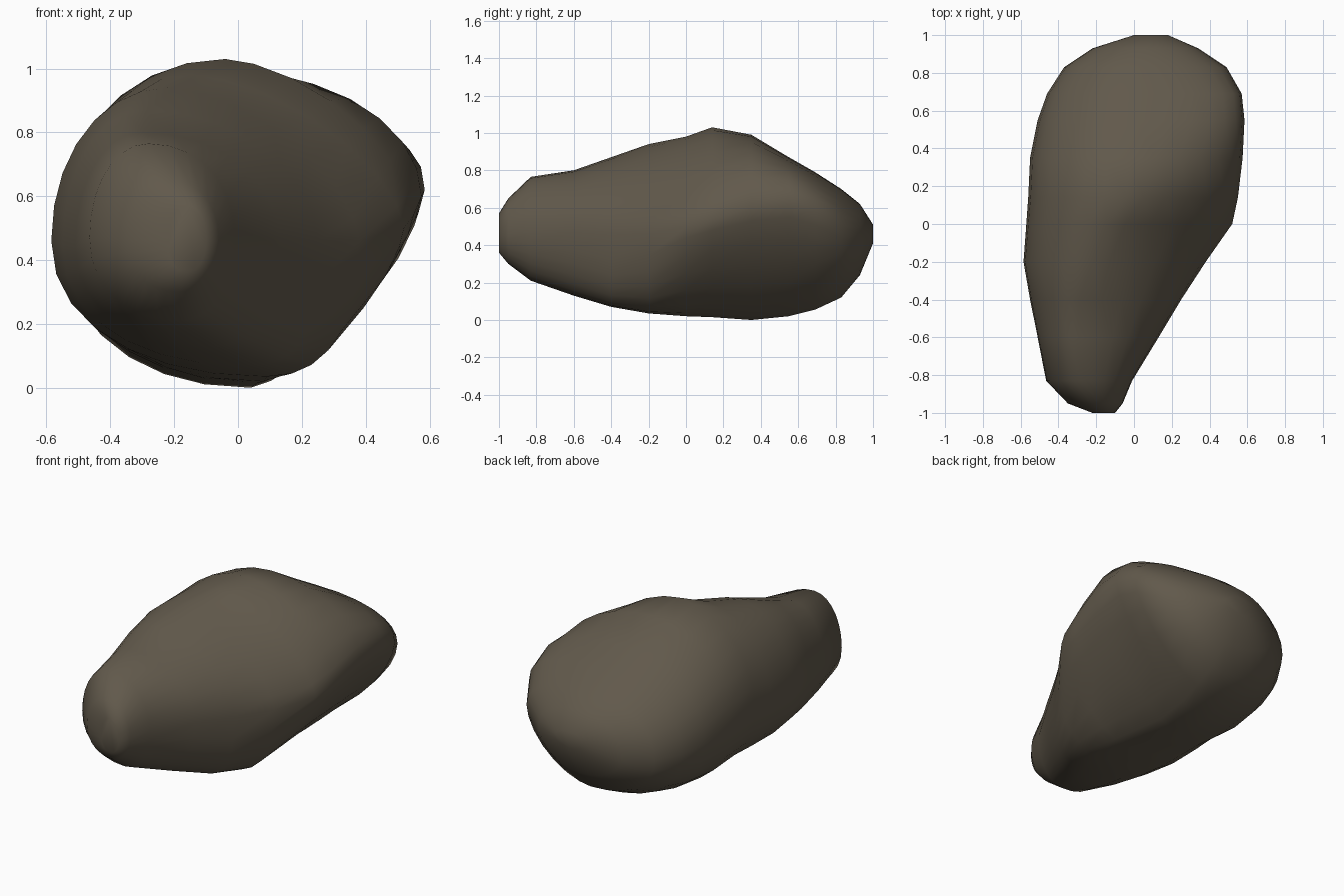
import bpy, bmesh, math

# Cross-sections from the front nose to the rounded back:
# y, left x, right x, bottom z, top z, crest x, keel x, widest z on the right,
# fullness of the upper right, fullness of the lower right
SECTIONS = [
    (-1.00, -0.22, -0.10, 0.36, 0.57, -0.16, -0.16, 0.46, 2.2, 2.0),
    (-0.95, -0.35, -0.06, 0.30, 0.65, -0.22, -0.18, 0.46, 2.2, 2.0),
    (-0.83, -0.465, -0.01, 0.21, 0.765, -0.28, -0.18, 0.47, 2.1, 2.1),
    (-0.60, -0.51, 0.13, 0.13, 0.80, -0.30, -0.08, 0.47, 2.0, 2.4),
    (-0.40, -0.55, 0.25, 0.07, 0.87, -0.29, 0.02, 0.46, 1.9, 2.9),
    (-0.20, -0.585, 0.38, 0.035, 0.94, -0.22, 0.09, 0.46, 1.6, 2.3),
    (0.00, -0.57, 0.52, 0.02, 0.98, -0.14, 0.08, 0.50, 1.55, 1.45),
    (0.14, -0.56, 0.55, 0.015, 1.03, -0.04, 0.06, 0.54, 1.6, 1.4),
    (0.35, -0.55, 0.575, 0.0, 0.99, -0.02, 0.04, 0.60, 2.0, 1.4),
    (0.55, -0.51, 0.585, 0.02, 0.87, 0.02, 0.05, 0.62, 2.4, 1.4),
    (0.69, -0.46, 0.57, 0.055, 0.79, 0.04, 0.06, 0.58, 2.4, 1.5),
    (0.83, -0.37, 0.49, 0.12, 0.70, 0.05, 0.06, 0.50, 2.2, 1.7),
    (0.93, -0.22, 0.34, 0.24, 0.62, 0.07, 0.07, 0.46, 2.0, 1.9),
    (1.00, 0.00, 0.18, 0.41, 0.51, 0.08, 0.08, 0.46, 2.0, 2.0),
]
SIDES = 28


def section_point(sec, a):
    """Point on a lopsided rounded section made of four joined quadrants."""
    y, xl, xr, zb, zt, crest, keel, zr, n_tr, n_br = sec
    zl = zb + (zt - zb) * 0.47
    c, s = math.cos(a), math.sin(a)
    right, upper = c >= 0, s >= 0
    if right:
        n = n_tr if upper else n_br
    else:
        n = 2.05 if upper else 2.15
    cu, su = abs(c) ** (2 / n), abs(s) ** (2 / n)
    x0, z0 = (crest if upper else keel), (zr if right else zl)
    x1, z1 = (xr if right else xl), (zt if upper else zb)
    return (x0 + (x1 - x0) * cu, y, z0 + (z1 - z0) * su)


stone = bpy.data.materials.new("dark brown stone")
stone.diffuse_color = (0.120, 0.100, 0.071, 1)

# Boulder: skin the sections and cap both ends
bm = bmesh.new()
rings = [[bm.verts.new(section_point(sec, 2 * math.pi * i / SIDES))
          for i in range(SIDES)] for sec in SECTIONS]
for r0, r1 in zip(rings, rings[1:]):
    for i in range(SIDES):
        j = (i + 1) % SIDES
        bm.faces.new((r0[i], r0[j], r1[j], r1[i]))
bm.faces.new(rings[0])
bm.faces.new(rings[-1])
bmesh.ops.recalc_face_normals(bm, faces=bm.faces)
for f in bm.faces:
    f.smooth = True
mesh = bpy.data.meshes.new("boulder")
bm.to_mesh(mesh)
bm.free()
mesh.materials.append(stone)
bpy.context.collection.objects.link(bpy.data.objects.new("boulder", mesh))
